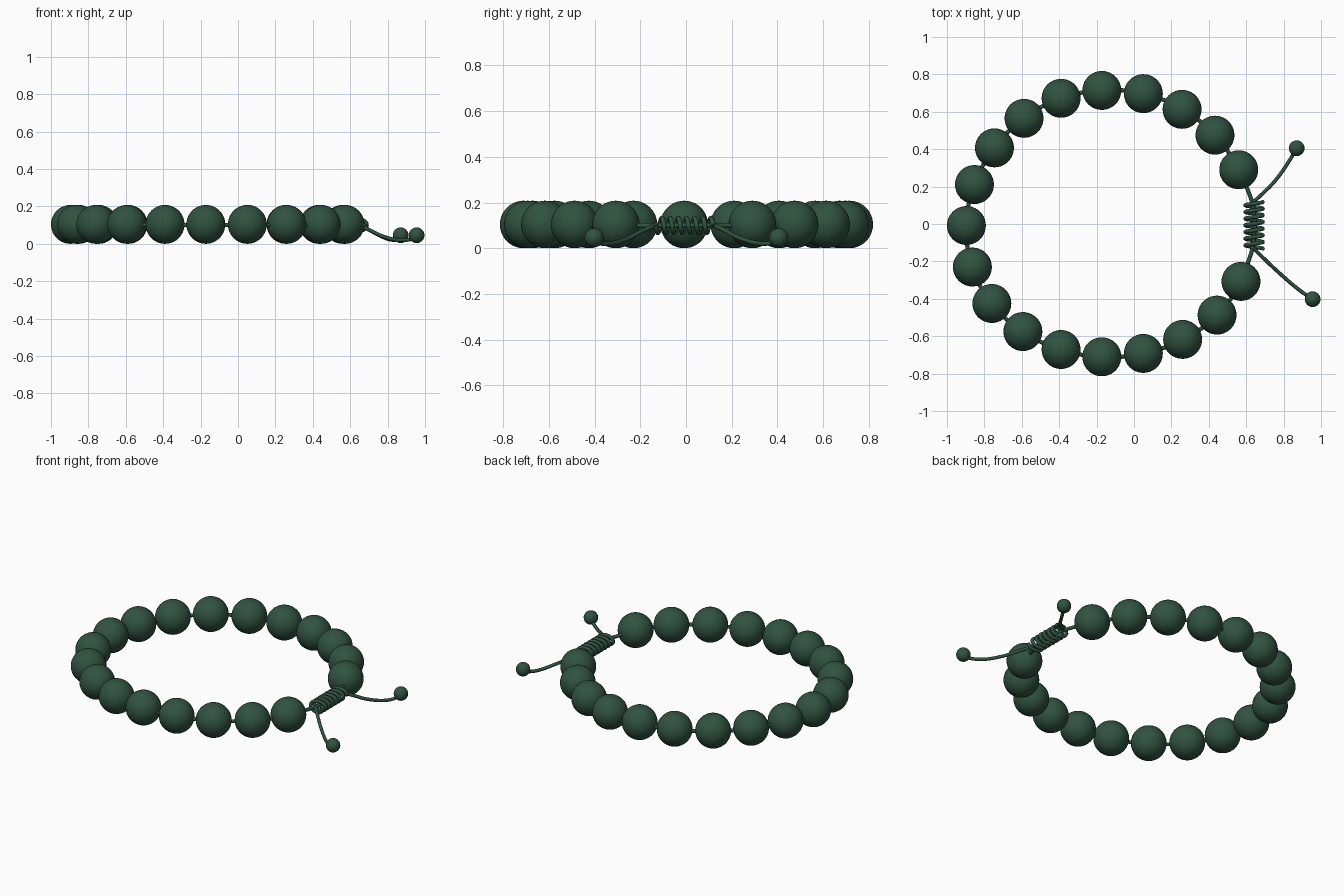
import bpy
import math

if "Cube" in bpy.data.objects:
    bpy.data.objects.remove(bpy.data.objects["Cube"])

green = bpy.data.materials.new("dark green")
green.diffuse_color = (0.03, 0.085, 0.052, 1)
green.use_nodes = True
green.node_tree.nodes["Principled BSDF"].inputs["Base Color"].default_value = green.diffuse_color
BEAD_R = 0.104


def sphere(name, loc, r, segments, rings):
    bpy.ops.mesh.primitive_uv_sphere_add(segments=segments, ring_count=rings, radius=r, location=loc)
    ob = bpy.context.object
    ob.name = name
    ob.data.materials.append(green)
    bpy.ops.object.shade_smooth()
    return ob


def cord(name, points, r, bezier=True):
    """Round cord swept along the points."""
    cu = bpy.data.curves.new(name, 'CURVE')
    cu.dimensions = '3D'
    cu.bevel_depth = r
    cu.bevel_resolution = 3
    cu.resolution_u = 8
    cu.use_fill_caps = True
    sp = cu.splines.new('BEZIER' if bezier else 'POLY')
    if bezier:
        sp.bezier_points.add(len(points) - 1)
        for bp, p in zip(sp.bezier_points, points):
            bp.co = p
            bp.handle_left_type = bp.handle_right_type = 'AUTO'
    else:
        sp.points.add(len(points) - 1)
        for pt, p in zip(sp.points, points):
            pt.co = (*p, 1)
    sp.use_smooth = True
    cu.materials.append(green)
    ob = bpy.data.objects.new(name, cu)
    bpy.context.collection.objects.link(ob)
    return ob


# Beads round the loop
centres = [(0.56, 0.29), (0.433, 0.475), (0.257, 0.613), (0.05, 0.697), (-0.172, 0.714),
           (-0.39, 0.672), (-0.588, 0.565), (-0.746, 0.407), (-0.853, 0.211), (-0.896, -0.008),
           (-0.864, -0.23), (-0.76, -0.425), (-0.594, -0.575), (-0.39, -0.671), (-0.172, -0.71),
           (0.05, -0.692), (0.26, -0.617), (0.444, -0.487), (0.572, -0.307)]
for i, (x, y) in enumerate(centres):
    sphere(f"bead_{i + 1:02d}", (x, y, BEAD_R), BEAD_R, 40, 20)

# Cord through the beads, closing the loop inside the knot
ends = [(0.645, 0.0), (0.635, 0.1), (0.605, 0.19)]
path = ends + centres + [(0.612, -0.2), (0.635, -0.12), (0.645, 0.0)]
cord("loop_cord", [(x, y, 0.1) for x, y in path], 0.011)

# Wound sliding knot
TURNS, STEPS = 7, 20
coil = []
for i in range(TURNS * STEPS + 1):
    a = 2 * math.pi * i / STEPS
    t = i / (TURNS * STEPS)
    coil.append((0.642 + 0.047 * math.cos(a), 0.118 - 0.25 * t, 0.1 + 0.032 * math.sin(a)))
cord("knot_coil", coil, 0.0105, bezier=False)

# Loose tails, each with a small end bead
tails = {
    "back": [(0.635, 0.115, 0.105), (0.69, 0.165, 0.08), (0.76, 0.238, 0.043),
             (0.83, 0.338, 0.02), (0.87, 0.405, 0.03)],
    "front": [(0.635, -0.125, 0.105), (0.70, -0.19, 0.075), (0.786, -0.27, 0.036),
              (0.88, -0.35, 0.019), (0.955, -0.402, 0.03)],
}
for side, pts in tails.items():
    cord(f"{side}_tail", pts, 0.01)
    x, y, _ = pts[-1]
    sphere(f"{side}_end_bead", (x, y, 0.046), 0.042, 24, 12)
